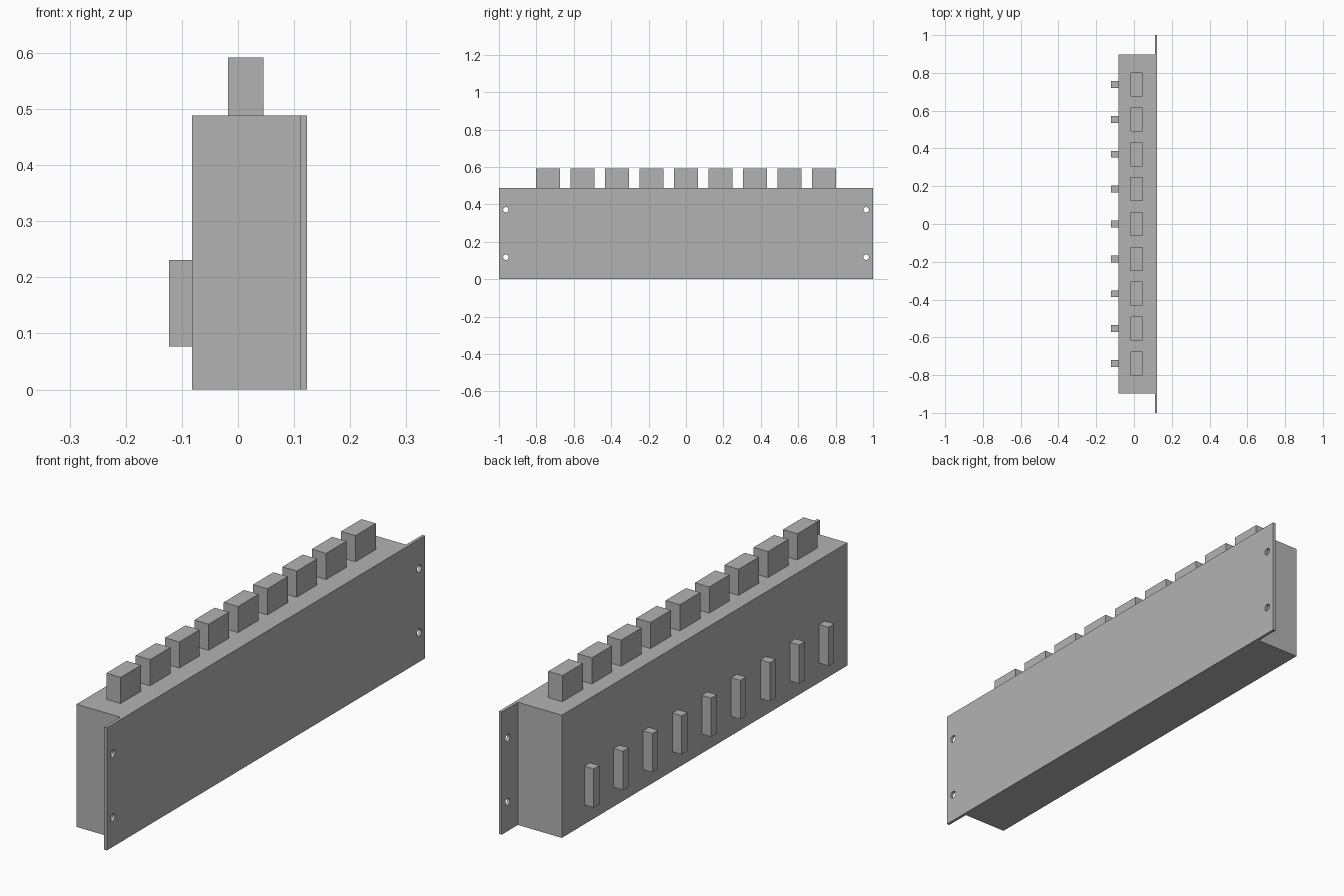
import bpy
import bmesh
from mathutils import Matrix, Vector

if "Cube" in bpy.data.objects:
    bpy.data.objects.remove(bpy.data.objects["Cube"], do_unlink=True)

grey = bpy.data.materials.new("plain_grey")
grey.use_nodes = True
color = (0.45, 0.45, 0.45, 1)
grey.diffuse_color = color
grey.node_tree.nodes["Principled BSDF"].inputs["Base Color"].default_value = color


def add_object(name, bm):
    mesh = bpy.data.meshes.new(name)
    bm.to_mesh(mesh)
    bm.free()
    mesh.materials.append(grey)
    obj = bpy.data.objects.new(name, mesh)
    bpy.context.collection.objects.link(obj)
    return obj


def box(name, low, high):
    low, high = Vector(low), Vector(high)
    bm = bmesh.new()
    bmesh.ops.create_cube(bm, size=1)
    bmesh.ops.scale(bm, vec=high - low, verts=bm.verts)
    bmesh.ops.translate(bm, vec=(low + high) / 2, verts=bm.verts)
    return add_object(name, bm)


HEIGHT = 0.488
BACK, SEAM, FACE = -0.082, 0.111, 0.123

# Chassis and wider mounting panel
box("chassis", (BACK, -0.898, 0), (SEAM, 0.898, HEIGHT))
panel = box("mounting_panel", (SEAM, -1, 0), (FACE, 1, HEIGHT))

# Four screw holes through the panel ears
bm = bmesh.new()
for y in (-0.963, 0.963):
    for z in (0.117, 0.371):
        place = Matrix.Translation((SEAM, y, z)) @ Matrix.Rotation(1.5707963, 4, "Y")
        bmesh.ops.create_cone(bm, cap_ends=True, segments=24, radius1=0.0145,
                              radius2=0.0145, depth=0.1, matrix=place)
cutter = add_object("screw_hole_cutter", bm)
cutter.hide_render = True
cut = panel.modifiers.new("screw_holes", "BOOLEAN")
cut.operation = "DIFFERENCE"
cut.solver = "EXACT"
cut.object = cutter
bpy.context.view_layer.objects.active = panel
bpy.ops.object.modifier_apply(modifier=cut.name)
bpy.data.objects.remove(cutter, do_unlink=True)

# Evenly spaced top connectors and rear terminals
for i in range(9):
    y = (i - 4) * 0.1845
    box(f"top_connector_{i + 1}", (-0.018, y - 0.064, HEIGHT), (0.045, y + 0.064, 0.592))
    box(f"rear_terminal_{i + 1}", (-0.123, y - 0.018, 0.077), (BACK, y + 0.018, 0.231))
